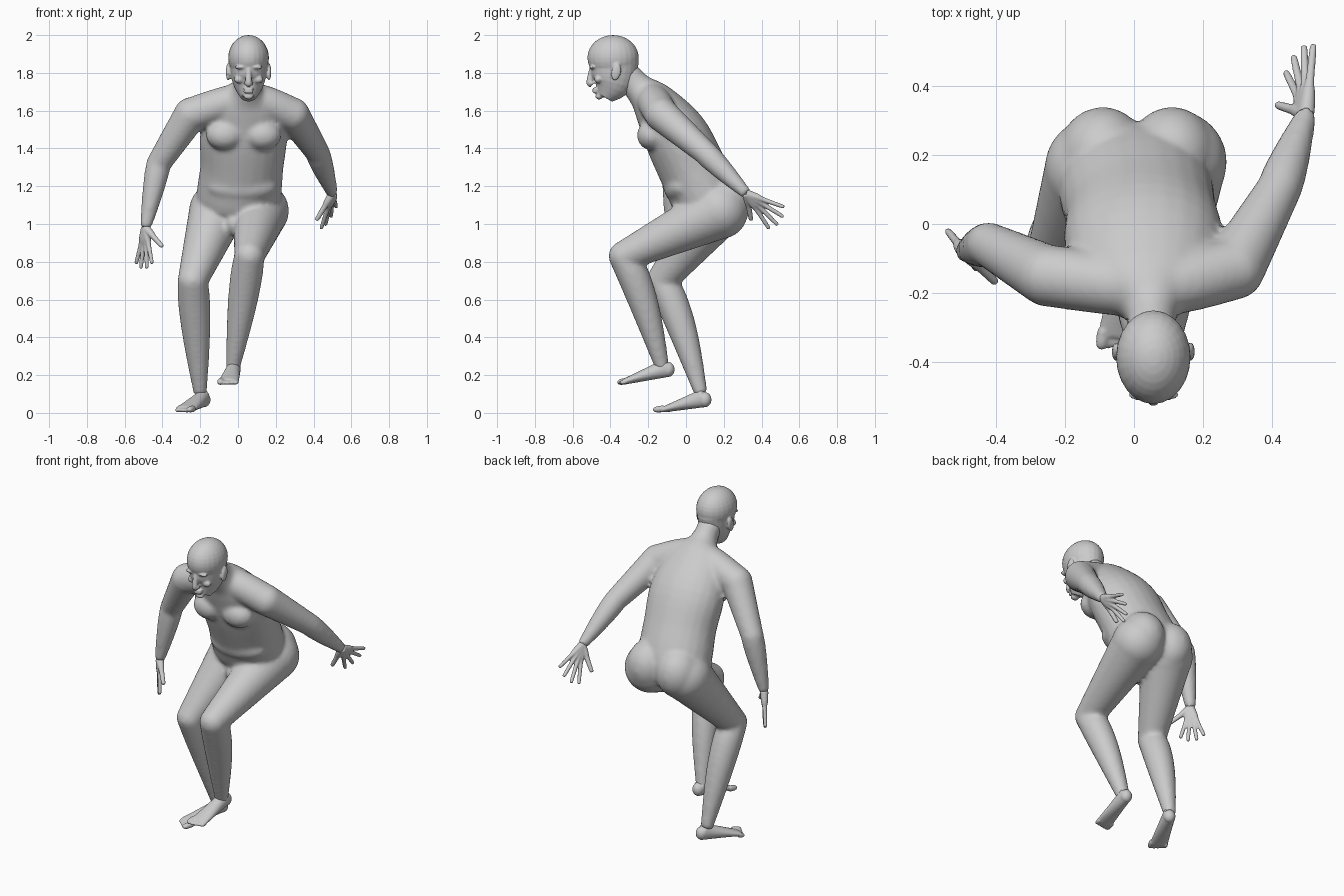
import bpy, bmesh, math
from mathutils import Vector, Matrix

cube = bpy.data.objects.get("Cube")
if cube:
    bpy.data.objects.remove(cube)

GREY = (0.6, 0.6, 0.6, 1)
skin = bpy.data.materials.new("plain grey")
skin.use_nodes = True
skin.diffuse_color = GREY
skin.node_tree.nodes["Principled BSDF"].inputs["Base Color"].default_value = GREY

SIDE = Vector((1, 0, 0))
DIAGONAL = Vector((0, 1, 1))


def mix(a, b, t):
    return a + (b - a) * t


def spline(points, steps):
    """Smooth curve through stations of any dimension."""
    pts = [points[0], *points, points[-1]]
    out = []
    for a, b, c, d in zip(pts, pts[1:], pts[2:], pts[3:]):
        for k in range(steps):
            t = k / steps
            out.append([q + t / 2 * (r - p + t * (2*p - 5*q + 4*r - s + t * (3*(q - r) + s - p)))
                        for p, q, r, s in zip(a, b, c, d)])
    return out + [list(points[-1])]


def loft(bm, stations, ref=SIDE, steps=4, sides=24):
    """Closed tube through stations (centre, half width, half depth)."""
    rows = spline([(*centre, wide, deep) for centre, wide, deep in stations], steps)
    centres = [Vector(row[:3]) for row in rows]
    rings = []
    for i, (centre, row) in enumerate(zip(centres, rows)):
        tangent = (centres[min(i + 1, len(rows) - 1)] - centres[max(i - 1, 0)]).normalized()
        across = (ref - tangent * ref.dot(tangent)).normalized()
        out = tangent.cross(across)
        angles = [math.tau * k / sides for k in range(sides)]
        rings.append([bm.verts.new(centre + across * row[3] * math.cos(angle)
                                   + out * row[4] * math.sin(angle)) for angle in angles])
    for low, high in zip(rings, rings[1:]):
        for k in range(sides):
            n = (k + 1) % sides
            bm.faces.new((low[k], low[n], high[n], high[k]))
    bm.faces.new(rings[0][::-1])
    bm.faces.new(rings[-1])


def blob(bm, centre, radii, tilt=0):
    """Ellipsoid, tilted about the x axis."""
    place = Matrix.Translation(centre) @ Matrix.Rotation(tilt, 4, "X")
    bmesh.ops.create_uvsphere(bm, u_segments=24, v_segments=16, radius=1,
                              matrix=place @ Matrix.Diagonal((*radii, 1)))


def limb(bm, start, end, thick, thin, swell=0, bow=0, ref=SIDE):
    """Tapered limb with a muscle swelling, bowed backwards, and a rounded joint at its start."""
    stations = []
    for i in range(9):
        t = i / 8
        muscle = math.sin(math.pi * t ** 0.7)
        centre = start.lerp(end, t) + Vector((0, bow * muscle, 0))
        radius = mix(thick, thin, t) + swell * muscle
        stations.append((centre, radius, radius))
    loft(bm, stations, ref, 2)
    blob(bm, start, (thick, thick, thick))


def finish(bm, name, voxel, smooth):
    """Fuse the overlapping volumes into one smooth skin."""
    bmesh.ops.recalc_face_normals(bm, faces=bm.faces)
    mesh = bpy.data.meshes.new(name)
    bm.to_mesh(mesh)
    bm.free()
    mesh.materials.append(skin)
    obj = bpy.data.objects.new(name, mesh)
    bpy.context.collection.objects.link(obj)
    fuse = obj.modifiers.new("fuse", "REMESH")
    fuse.mode = "VOXEL"
    fuse.voxel_size = voxel
    fuse.use_smooth_shade = True
    relax = obj.modifiers.new("relax", "SMOOTH")
    relax.factor = 0.5
    relax.iterations = smooth


# Joints of the pose
left_shoulder, left_elbow = Vector((.29, -.13, 1.58)), Vector((.42, .1, 1.38))
right_shoulder, right_elbow = Vector((-.25, -.15, 1.58)), Vector((-.42, -.06, 1.32))
left_wrist, right_wrist = Vector((.5, .32, 1.16)), Vector((-.49, -.08, .98))
left_hip, left_knee = Vector((.12, .18, 1.07)), Vector((.06, -.33, .83))
right_hip, right_knee = Vector((-.11, .16, 1.07)), Vector((-.24, -.13, .7))
left_ankle, right_ankle = Vector((-.03, -.12, .22)), Vector((-.2, .08, .1))

# Torso and neck
body = bmesh.new()
loft(body, [((0, .13, 1), .15, .12), ((0, .12, 1.1), .22, .18), ((.02, .03, 1.3), .22, .18),
            ((.03, -.06, 1.48), .23, .17), ((.04, -.17, 1.64), .18, .12),
            ((.05, -.25, 1.72), .08, .08), ((.05, -.32, 1.8), .07, .07)])
# Shoulder yoke
loft(body, [(left_shoulder, .09, .09), ((.05, -.18, 1.66), .09, .09), (right_shoulder, .09, .09)],
     DIAGONAL, 8)
# Chest muscles, buttocks, belly and groin
for s in (-1, 1):
    blob(body, (.03 + s * .1, -.18, 1.47), (.1, .08, .08), -.3)
    blob(body, (.01 + s * .1, .2, 1.1), (.13, .14, .15))
blob(body, (.02, -.02, 1.2), (.19, .1, .09), .4)
blob(body, (-.02, 0, 1), (.05, .06, .06))

# Arms and legs
for shoulder, elbow, wrist in ((left_shoulder, left_elbow, left_wrist),
                               (right_shoulder, right_elbow, right_wrist)):
    limb(body, shoulder, elbow, .09, .065, ref=DIAGONAL)
    limb(body, elbow, wrist, .065, .03, .006, ref=DIAGONAL)
for hip, knee, ankle in ((left_hip, left_knee, left_ankle), (right_hip, right_knee, right_ankle)):
    limb(body, hip, knee, .15, .08)
    limb(body, knee, ankle, .08, .035, .016, .02)
finish(body, "body", .013, 6)

# Head: skull, then face down to the chin
head = bmesh.new()
MID = .056
blob(head, (MID, -.386, 1.88), (.108, .136, .12))
loft(head, [((MID, -.38, 1.86), .1, .13), ((MID, -.39, 1.75), .085, .11),
            ((MID, -.43, 1.67), .04, .045)])
# Nose, lips and chin
loft(head, [((MID, -.5, 1.83), .012, .01), ((MID, -.51, 1.75), .018, .018),
            ((MID, -.5, 1.74), .015, .015)])
for z in (1.7, 1.715):
    blob(head, (MID, -.48, z), (.028, .016, .008))
blob(head, (MID, -.46, 1.675), (.026, .02, .016))
# Brows, cheeks, nostrils and ears
for s in (-1, 1):
    blob(head, (MID + s * .04, -.495, 1.83), (.034, .016, .01))
    blob(head, (MID + s * .05, -.465, 1.765), (.028, .02, .02))
    blob(head, (MID + s * .016, -.5, 1.745), (.01, .012, .01))
    blob(head, (MID + s * .108, -.37, 1.805), (.012, .026, .046), -.2)
finish(head, "head", .006, 2)


# Hands: four fingers fanned between two tips, and a thumb
def finger(bm, wrist, tip, bend, fat):
    knuckle = wrist.lerp(tip, bend)
    loft(bm, [(wrist, .024, .024), (wrist.lerp(knuckle, .6), .02, .02), (knuckle, fat, fat),
              (knuckle.lerp(tip, .9), fat * .8, fat * .8), (tip, fat * .4, fat * .4)],
         DIAGONAL, 4, 12)


def hand(name, wrist, first_tip, last_tip, thumb_tip):
    bm = bmesh.new()
    for i in range(4):
        tip = Vector(first_tip).lerp(Vector(last_tip), i / 3)
        longer = 1 + .15 * math.sin(math.pi * i / 3)
        finger(bm, wrist, wrist.lerp(tip, longer), .48, .013)
    finger(bm, wrist, Vector(thumb_tip), .5, .015)
    finish(bm, name, .005, 2)


hand("left_hand", left_wrist, (.44, .44, .975), (.52, .52, 1.09), (.415, .345, 1.02))
hand("right_hand", right_wrist, (-.455, -.13, .79), (-.54, -.02, .79), (-.4, -.17, .88))


# Feet: a wedge from heel to ball, then five toes
def foot(name, heel, ball, inner):
    bm = bmesh.new()
    heel, ball = Vector(heel), Vector(ball)
    run = ball - heel
    across = Vector((-run.y, run.x, 0)).normalized() * inner
    stations = []
    for i in range(7):
        t = i / 6
        tall = mix(.05, .016, t)
        stations.append((heel + run * t + Vector((0, 0, tall)), mix(.035, .055, t), tall))
    loft(bm, stations)
    blob(bm, heel + Vector((0, 0, .04)), (.035, .035, .04))
    for i in range(5):
        size = .013 if i else .018
        base = ball + across * (.04 - i * .02) + Vector((0, 0, size)) - run * .06
        reach = run * (.25 - i * .025)
        loft(bm, [(base, size, size), (base + reach * .7, size, size * .9),
                  (base + reach, size * .5, size * .4)], SIDE, 3, 12)
    finish(bm, name, .006, 2)


foot("left_foot", (-.02, -.095, .19), (-.05, -.325, .15), -1)
foot("right_foot", (-.18, .1, .03), (-.28, -.115, .003), 1)
